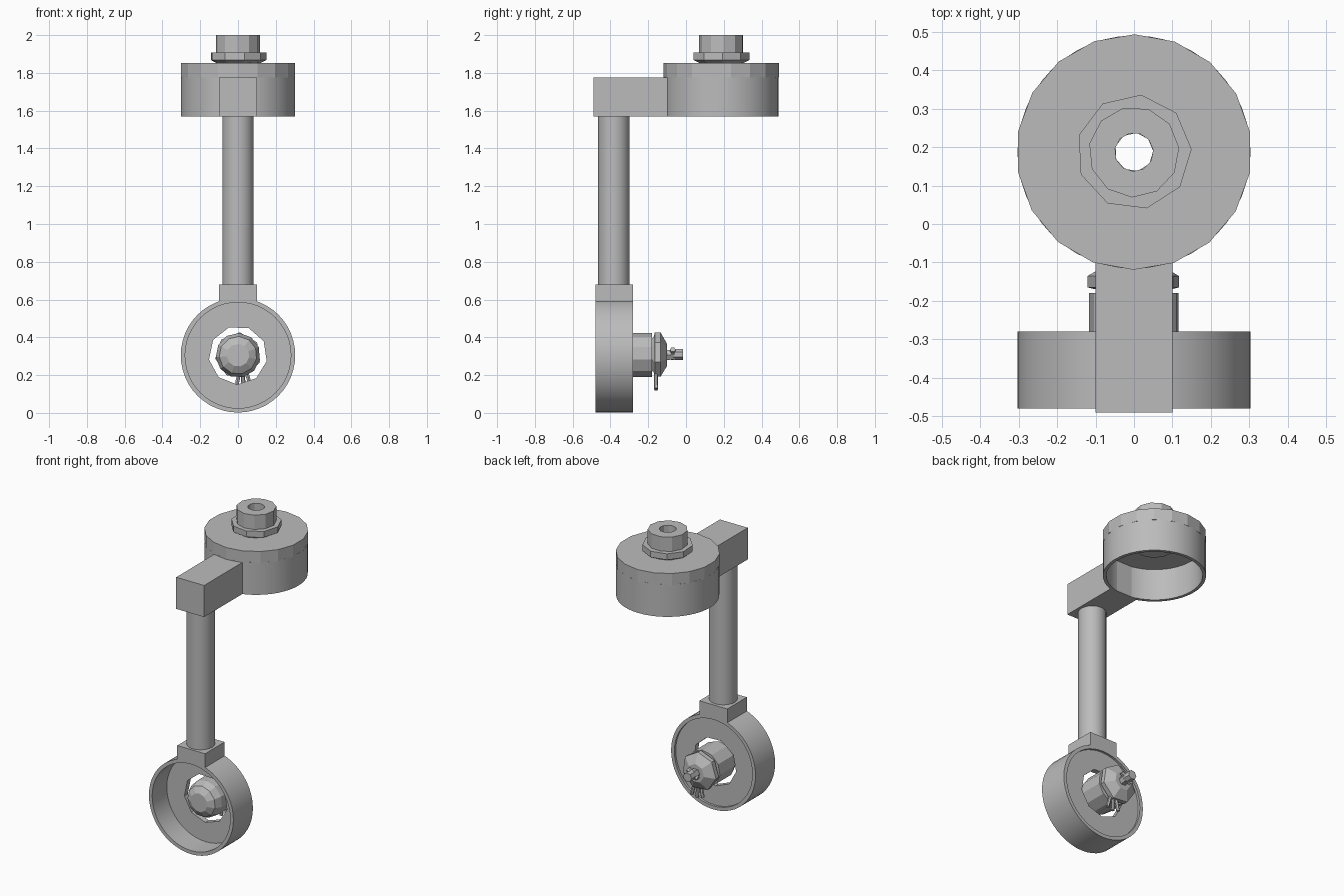
import bpy, bmesh, math
from mathutils import Matrix, Vector

old = bpy.data.objects.get("Cube")
if old:
    bpy.data.objects.remove(old)

steel = bpy.data.materials.new("steel_grey")
steel.use_nodes = True
colour = (0.5, 0.5, 0.5, 1)
steel.diffuse_color = colour
steel.node_tree.nodes["Principled BSDF"].inputs["Base Color"].default_value = colour

UP = Matrix.Identity(4)
BACK = Matrix.Rotation(-math.pi / 2, 4, "X")


def finish(name, bm, matrix, smooth):
    bmesh.ops.recalc_face_normals(bm, faces=bm.faces)
    bm.transform(matrix)
    mesh = bpy.data.meshes.new(name)
    bm.to_mesh(mesh)
    bm.free()
    mesh.materials.append(steel)
    obj = bpy.data.objects.new(name, mesh)
    bpy.context.collection.objects.link(obj)
    if smooth:
        bpy.ops.object.select_all(action="DESELECT")
        obj.select_set(True)
        bpy.context.view_layer.objects.active = obj
        bpy.ops.object.shade_smooth_by_angle(angle=math.radians(20))
    return obj


def lathe(name, profile, sides, centre, axis=UP, smooth=False, closed=True, turn=0.0):
    """Turn (radius, height) points; a closed profile makes a ring, an open one gets end caps."""
    bm = bmesh.new()
    rings = []
    for r, h in profile:
        rings.append([bm.verts.new((r * math.cos(a), r * math.sin(a), h))
                      for a in (turn + math.tau * i / sides for i in range(sides))])
    pairs = list(zip(rings, rings[1:]))
    if closed:
        pairs.append((rings[-1], rings[0]))
    else:
        bm.faces.new(rings[0])
        bm.faces.new(rings[-1])
    for a, b in pairs:
        for i in range(sides):
            j = (i + 1) % sides
            bm.faces.new((a[i], a[j], b[j], b[i]))
    return finish(name, bm, Matrix.Translation(centre) @ axis, smooth)


def tube(r_in, r_out, low, high):
    return [(r_in, low), (r_out, low), (r_out, high), (r_in, high)]


def box(name, low, high):
    bm = bmesh.new()
    bmesh.ops.create_cube(bm, size=1)
    low, high = Vector(low), Vector(high)
    return finish(name, bm, Matrix.Translation((low + high) / 2) @ Matrix.Diagonal((*(high - low), 1)), False)


def rod(name, start, end, radius, sides=6, smooth=False):
    start, end = Vector(start), Vector(end)
    axis = (end - start).to_track_quat("Z", "Y").to_matrix().to_4x4()
    return lathe(name, [(radius, 0), (radius, (end - start).length)], sides, start, axis, smooth, False)


# Upper cup, open underneath
top = (0, 0.187, 0)
lathe("upper_cup_wall", tube(0.283, 0.303, 1.57, 1.78), 48, top, smooth=True)
lathe("upper_cup_lid", tube(0.05, 0.306, 1.775, 1.852), 18, top, turn=0.17)

# Hollow top nut and bolt sleeve
lathe("top_nut", [(0.05, 1.84), (0.115, 1.85), (0.15, 1.868), (0.15, 1.907), (0.05, 1.907)],
      9, top, turn=0.05)
lathe("top_sleeve", tube(0.05, 0.118, 1.76, 2.0), 11, top, turn=0.1)

# Arm, link rod and neck
box("upper_arm", (-0.1, -0.49, 1.57), (0.1, -0.09, 1.775))
rod("link_rod", (0, -0.382, 0.66), (0, -0.382, 1.58), 0.083, 32, True)
box("lower_neck", (-0.1, -0.48, 0.585), (0.1, -0.28, 0.68))

# Lower housing ring with a recessed back plate
low = (0, 0, 0.305)
lathe("lower_housing", tube(0.28, 0.303, -0.48, -0.28), 48, low, BACK, True)
lathe("lower_back_plate", tube(0.155, 0.29, -0.33, -0.295), 9, low, BACK, turn=0.2)
lathe("lower_plate_rim", tube(0.2, 0.288, -0.33, -0.295), 18, low, BACK)

# Ball stud with collar, castle nut and threaded tip
lathe("ball_stud", [(0.06, -0.4), (0.1, -0.375), (0.118, -0.33), (0.118, -0.18)],
      11, low, BACK, closed=False, turn=0.2)
lathe("stud_nut", [(0.08, -0.185), (0.1, -0.17), (0.122, -0.165), (0.122, -0.135), (0.06, -0.1)],
      7, low, BACK, closed=False, turn=0.3)
rod("stud_tip", (0, -0.11, 0.305), (0, -0.06, 0.31), 0.03)
rod("stud_cross_pin", (-0.035, -0.07, 0.29), (0.035, -0.07, 0.335), 0.015)
rod("stud_end", (0, -0.07, 0.31), (0, -0.015, 0.31), 0.03, 7)

# Cotter pin legs fanning below the nut
for i, x in enumerate((-0.04, 0, 0.04)):
    rod(f"cotter_leg_{i + 1}", (0.025 + x * 0.4, -0.16, 0.23), (0.03 + x, -0.158, 0.12 + 0.25 * abs(x)), 0.011)
